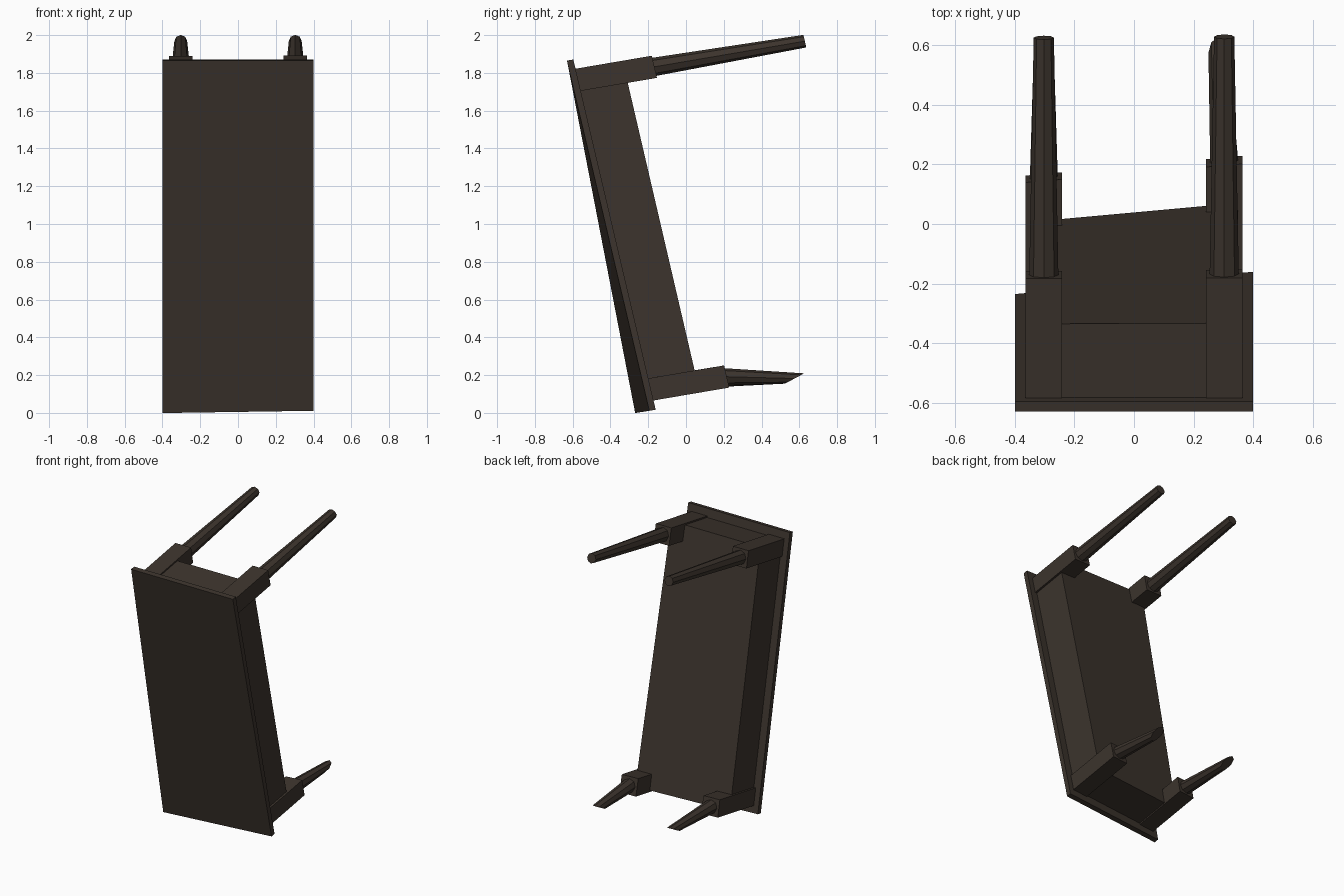
import bpy, bmesh, math
from mathutils import Vector

if "Cube" in bpy.data.objects:
    bpy.data.objects.remove(bpy.data.objects["Cube"])

wood = bpy.data.materials.new("dark brown wood")
wood.diffuse_color = (0.045, 0.034, 0.026, 1)
wood.use_nodes = True
wood.node_tree.nodes["Principled BSDF"].inputs["Base Color"].default_value = wood.diffuse_color


def place(x, v, w):
    """Table space (x across, v along the top, w away from it) to the leaning, slightly twisted pose."""
    t = (x + 0.4) / 0.8 * v / 1.9
    return Vector((x,
                   -0.63 + 0.19 * v + 0.986 * w + 0.075 * t,
                   1.865 - 0.982 * v + 0.168 * w + 0.012 * t))


def loft(name, rings):
    """Skin a row of rings and close both ends."""
    bm = bmesh.new()
    loops = [[bm.verts.new(p) for p in r] for r in rings]
    n = len(loops[0])
    for a, b in zip(loops, loops[1:]):
        for i in range(n):
            j = (i + 1) % n
            bm.faces.new((a[i], a[j], b[j], b[i]))
    bm.faces.new(loops[0][::-1])
    bm.faces.new(loops[-1])
    bmesh.ops.recalc_face_normals(bm, faces=bm.faces)
    me = bpy.data.meshes.new(name)
    bm.to_mesh(me)
    bm.free()
    me.materials.append(wood)
    ob = bpy.data.objects.new(name, me)
    bpy.context.collection.objects.link(ob)
    return ob


def box(name, x0, x1, v0, v1, w0, w1):
    corners = ((x0, v0), (x1, v0), (x1, v1), (x0, v1))
    return loft(name, [[place(x, v, w) for x, v in corners] for w in (w0, w1)])


def octagon(r):
    return [(r * math.sin(k * math.pi / 4), r * math.cos(k * math.pi / 4)) for k in range(8)]


# table top and the closed body under it
box("table_top", -0.4, 0.4, 0, 1.9, 0, 0.034)
box("table_body", -0.35, 0.35, 0.06, 1.84, 0.03, 0.287)

for side, s in (("left", -1), ("right", 1)):
    cx = 0.303 * s
    # square corner blocks
    for end, v in (("upper", 0.11), ("lower", 1.79)):
        box(f"{end}_{side}_block", cx - 0.061, cx + 0.061, v - 0.06, v + 0.06, 0.03, 0.444)

    # long tapered upper leg
    loft(f"upper_{side}_leg",
         [[place(cx + a, 0.11 - b, w) for a, b in octagon(r)]
          for r, w in ((0.049, 0.44), (0.034, 1.252))])

    # short lower leg, broken off at a slant
    tip_x = 0.284 if s > 0 else -0.303
    base = [place(cx + a, 1.79 - b, 0.44) for a, b in octagon(0.047)]
    tip = [Vector((tip_x + a, 0.575 + 1.5 * b, 0.182 + 0.8 * b)) for a, b in octagon(0.034)]
    loft(f"lower_{side}_leg", [base, tip])
